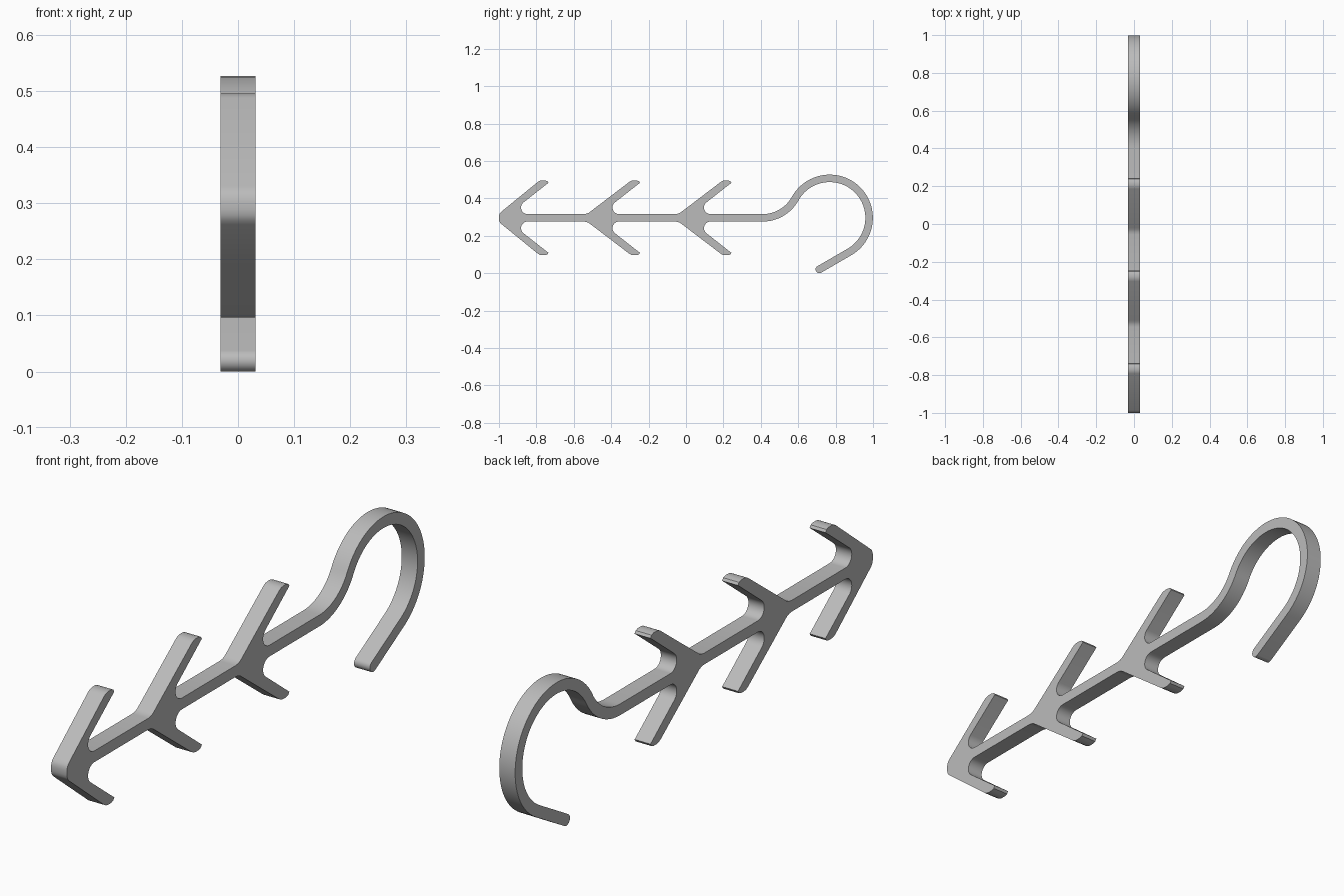
import bpy, bmesh
from math import sin, cos, radians, atan2, degrees, hypot

cube = bpy.data.objects.get("Cube")
if cube:
    bpy.data.objects.remove(cube, do_unlink=True)

AXIS = 0.296          # height of the shaft centre line
HALF = 0.02           # half the width of the bar
DEPTH = 0.062         # thickness across x
BARB_TIPS = [-0.735, -0.246, 0.243]


def arc(cy, cz, r, start, end, steps):
    """Points along an arc in the side plane, angles in degrees."""
    turn = [radians(start + (end - start) * i / steps) for i in range(steps + 1)]
    return [(cy + r * cos(a), cz + r * sin(a)) for a in turn]


def barb(tip, first):
    """Upper outline of one barb, heights measured from the shaft axis."""
    if first:
        pts = [(-1, 0.008), (-0.998, 0.018), (-0.994, 0.026), (-0.986, 0.034)]
    else:
        pts = [(tip + y, z) for y, z in
               ((-0.3, HALF), (-0.286, 0.022), (-0.274, 0.027), (-0.262, 0.036))]
    # Rounded tip
    pts += [(tip + y, z) for y, z in
            ((-0.057, 0.192), (-0.046, 0.198), (-0.034, 0.2),
             (-0.018, 0.2), (-0.006, 0.196), (0, 0.187), (-0.012, 0.178))]
    # Rounded inner corner
    return pts + arc(tip - 0.112, HALF + 0.035, 0.035, 129, 270, 12)


# Barbed shaft, upper half
upper = []
for i, tip in enumerate(BARB_TIPS):
    upper += barb(tip, i == 0)

# Hook: a rising bend, a large loop and a straight tail
start_y, loop_y, loop_r = 0.41, 0.768, 0.211
gap = loop_y - start_y
bend_r = (gap ** 2 - loop_r ** 2) / (2 * loop_r)
join = degrees(atan2(-bend_r, gap))
bend_z = AXIS + bend_r


def hook_side(s):
    """One edge of the hook; s is 1 for the outer side, -1 for the inner."""
    return (arc(start_y, bend_z, bend_r - s * HALF, -90, join, 16)
            + arc(loop_y, AXIS, loop_r + s * HALF, join + 180, -60, 56)[1:])


tail_y = loop_y + loop_r * cos(radians(60)) - 0.161
cap = arc(tail_y, HALF, HALF, 300, 120, 12)

outline = [(y, AXIS + z) for y, z in upper]
outline += hook_side(1) + cap + hook_side(-1)[::-1]
outline += [(y, AXIS - z) for y, z in reversed(upper)]

# Extrude the closed outline across x
bm = bmesh.new()
face = bm.faces.new([bm.verts.new((-DEPTH / 2, y, z)) for y, z in outline])
solid = bmesh.ops.extrude_face_region(bm, geom=[face])
moved = [v for v in solid["geom"] if isinstance(v, bmesh.types.BMVert)]
bmesh.ops.translate(bm, verts=moved, vec=(DEPTH, 0, 0))
bmesh.ops.recalc_face_normals(bm, faces=bm.faces)
mesh = bpy.data.meshes.new("barbed_hook")
bm.to_mesh(mesh)
bm.free()

hook = bpy.data.objects.new("barbed_hook", mesh)
bpy.context.collection.objects.link(hook)

# Plain grey material
grey = bpy.data.materials.new("light_grey")
grey.use_nodes = True
colour = (0.5, 0.5, 0.5, 1)
grey.diffuse_color = colour
grey.node_tree.nodes["Principled BSDF"].inputs["Base Color"].default_value = colour
mesh.materials.append(grey)

bpy.ops.object.select_all(action="DESELECT")
hook.select_set(True)
bpy.context.view_layer.objects.active = hook
bpy.ops.object.shade_smooth_by_angle(angle=radians(32))
